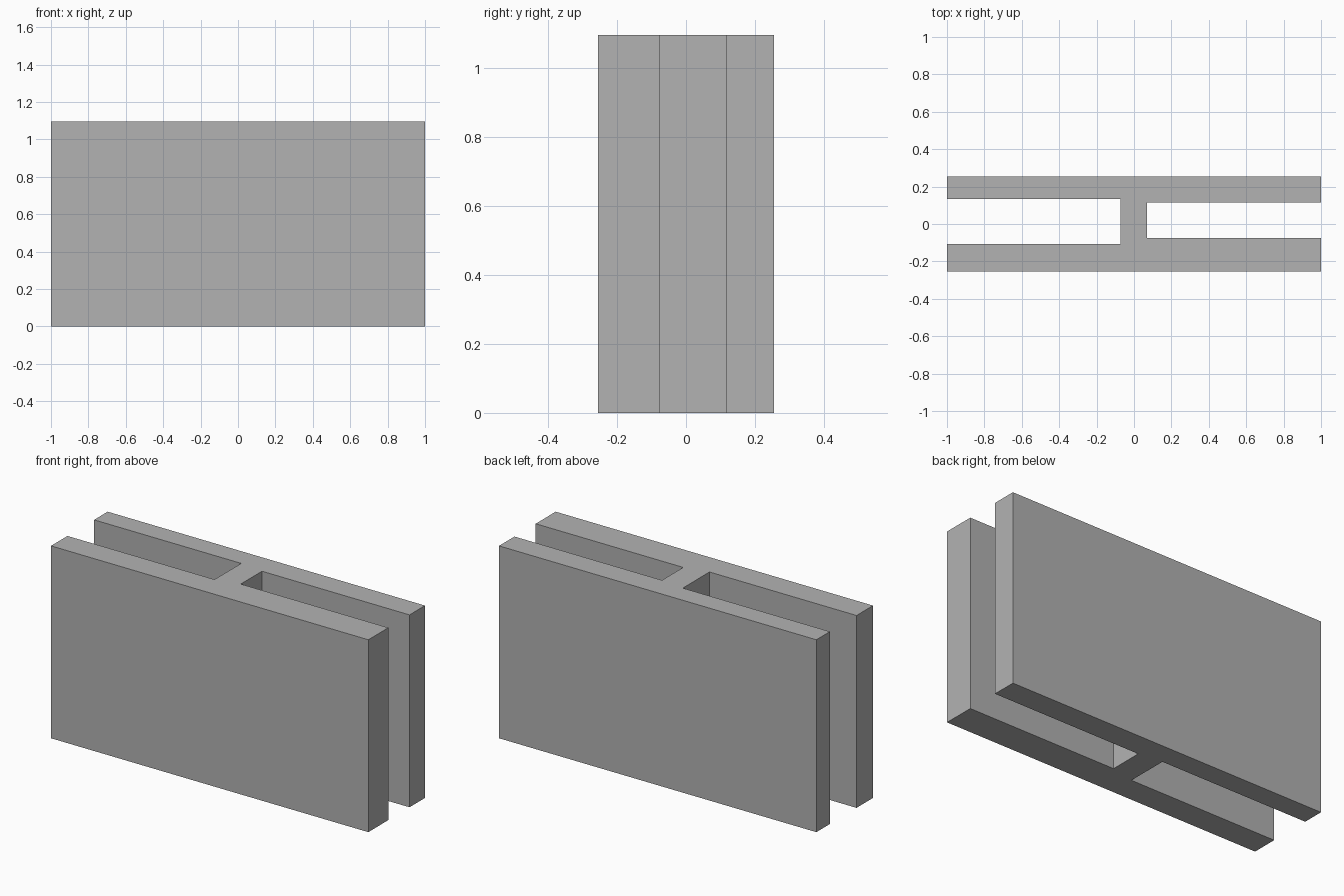
import bpy
import bmesh

cube = bpy.data.objects.get("Cube")
if cube:
    bpy.data.objects.remove(cube, do_unlink=True)

HEIGHT = 1.096
HALF_LENGTH = 1.0
HALF_DEPTH = 0.255

# Plain grey material
grey = bpy.data.materials.new("plain_grey")
grey.use_nodes = True
colour = (0.448, 0.448, 0.448, 1.0)
grey.diffuse_color = colour
grey.node_tree.nodes["Principled BSDF"].inputs["Base Color"].default_value = colour

# H-shaped plan: each slot is (web x, front wall y, back wall y)
right_slot = (-0.073, -0.107, 0.133)
left_slot = (0.07, -0.075, 0.116)


def slot_outline(side, web_x, front_y, back_y):
    """Points around one open slot, from its back wall to its front wall."""
    end = side * HALF_LENGTH
    return [(end, back_y), (web_x, back_y), (web_x, front_y), (end, front_y)]


outline = [(-HALF_LENGTH, -HALF_DEPTH), (HALF_LENGTH, -HALF_DEPTH)]
outline += reversed(slot_outline(1, *left_slot))
outline += [(HALF_LENGTH, HALF_DEPTH), (-HALF_LENGTH, HALF_DEPTH)]
outline += slot_outline(-1, *right_slot)

# Extrude the plan into two walls joined by a web
bm = bmesh.new()
base = bm.faces.new([bm.verts.new((x, y, 0)) for x, y in outline])
extruded = bmesh.ops.extrude_face_region(bm, geom=[base], use_keep_orig=True)
top_verts = [g for g in extruded["geom"] if isinstance(g, bmesh.types.BMVert)]
bmesh.ops.translate(bm, verts=top_verts, vec=(0, 0, HEIGHT))
bmesh.ops.recalc_face_normals(bm, faces=bm.faces[:])

mesh = bpy.data.meshes.new("joining_profile")
bm.to_mesh(mesh)
bm.free()
mesh.materials.append(grey)
profile = bpy.data.objects.new("joining_profile", mesh)
bpy.context.collection.objects.link(profile)
